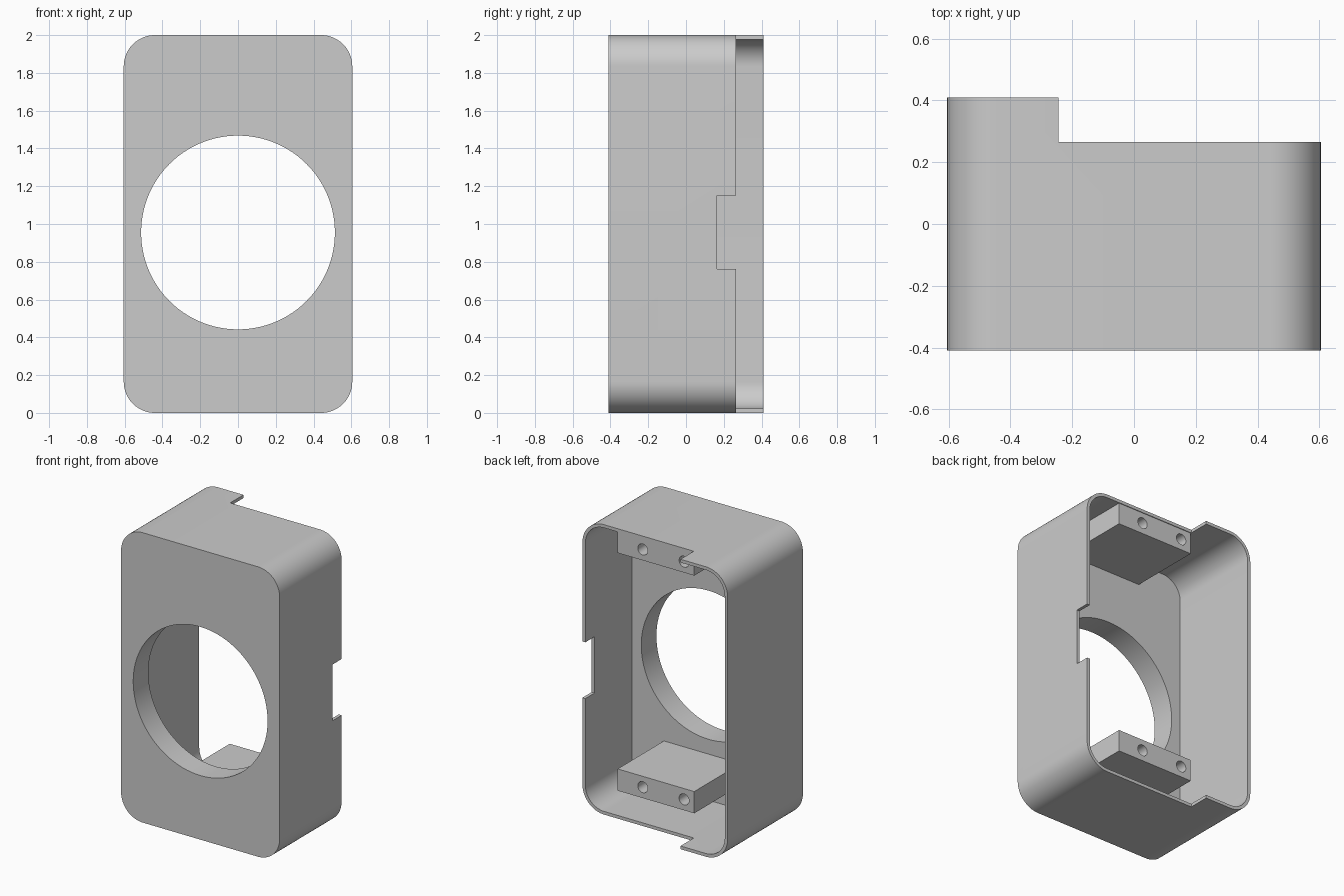
import bpy, bmesh, math
from mathutils import Matrix, Vector

if "Cube" in bpy.data.objects:
    bpy.data.objects.remove(bpy.data.objects["Cube"], do_unlink=True)

grey = bpy.data.materials.new("light_grey")
grey.use_nodes = True
GREY = (0.6, 0.6, 0.6, 1.0)
grey.diffuse_color = GREY
grey.node_tree.nodes["Principled BSDF"].inputs["Base Color"].default_value = GREY

HALF_W, HEIGHT, CORNER, WALL = 0.605, 2.0, 0.165, 0.022
FRONT, RIM, BACK = -0.41, 0.265, 0.41
PLATE_BACK = -0.245      # inner face of the thick front plate
STEP_X = -0.245          # where the rim steps out to the deeper side


def finish(name, bm):
    mesh = bpy.data.meshes.new(name)
    bmesh.ops.recalc_face_normals(bm, faces=bm.faces)
    bm.to_mesh(mesh)
    bm.free()
    mesh.materials.append(grey)
    obj = bpy.data.objects.new(name, mesh)
    bpy.context.collection.objects.link(obj)
    return obj


def box(name, x, y, z):
    bm = bmesh.new()
    bmesh.ops.create_cube(bm, size=1)
    for v in bm.verts:
        v.co = Vector([(r[0] + r[1]) / 2 + c * (r[1] - r[0])
                       for c, r in zip(v.co, (x, y, z))])
    return finish(name, bm)


def rounded_prism(name, inset, y0, y1, steps=16):
    """Rounded rectangle in the xz plane, extruded along y."""
    r = CORNER - inset
    cx, cz = HALF_W - CORNER, HEIGHT / 2 - CORNER
    bm = bmesh.new()
    verts = []
    for quarter, (sx, sz) in enumerate(((1, 1), (-1, 1), (-1, -1), (1, -1))):
        for i in range(steps + 1):
            a = (quarter + i / steps) * math.pi / 2
            verts.append(bm.verts.new((sx * cx + r * math.cos(a), y0,
                                       HEIGHT / 2 + sz * cz + r * math.sin(a))))
    face = bm.faces.new(verts)
    new = bmesh.ops.extrude_face_region(bm, geom=[face])["geom"]
    moved = [g for g in new if isinstance(g, bmesh.types.BMVert)]
    bmesh.ops.translate(bm, verts=moved, vec=(0, y1 - y0, 0))
    return finish(name, bm)


def rod(name, x, z, radius, y0, y1, sides):
    """Cylinder along y."""
    bm = bmesh.new()
    place = Matrix.Translation((x, (y0 + y1) / 2, z)) @ Matrix.Rotation(math.pi / 2, 4, 'X')
    bmesh.ops.create_cone(bm, cap_ends=True, segments=sides, radius1=radius,
                          radius2=radius, depth=y1 - y0, matrix=place)
    return finish(name, bm)


def cut(obj, cutter):
    mod = obj.modifiers.new("cut", 'BOOLEAN')
    mod.operation, mod.solver, mod.object = 'DIFFERENCE', 'EXACT', cutter
    bpy.context.view_layer.objects.active = obj
    bpy.ops.object.modifier_apply(modifier=mod.name)
    bpy.data.objects.remove(cutter, do_unlink=True)


def smooth(obj):
    bpy.ops.object.select_all(action='DESELECT')
    obj.select_set(True)
    bpy.context.view_layer.objects.active = obj
    bpy.ops.object.shade_smooth_by_angle(angle=math.radians(30))


# Housing: hollow rounded case, open at the back
housing = rounded_prism("housing", 0, FRONT, BACK)
cut(housing, rounded_prism("pocket", WALL, PLATE_BACK, BACK + 0.1))
# Stepped rim
cut(housing, box("rim_step", (STEP_X, 1), (RIM, 1), (-1, 3)))
# Round front opening
cut(housing, rod("opening", 0, 0.955, 0.513, FRONT - 0.1, PLATE_BACK + 0.1, 96))
# Side notch
cut(housing, box("notch", (0.5, 0.8), (0.165, 0.5), (0.762, 1.15)))
smooth(housing)

# Mounting blocks, each with two screw holes in the back face
for name, z0, z1 in (("lower_mounting_block", 0.19, 0.34),
                     ("upper_mounting_block", 1.83, 1.985)):
    block = box(name, (STEP_X, 0.34), (PLATE_BACK - 0.01, 0.26), (z0, z1))
    for x in (-0.167, 0.148):
        cut(block, rod("screw_hole", x, z0 + 0.075, 0.038, -0.05, 0.4, 32))
    smooth(block)
